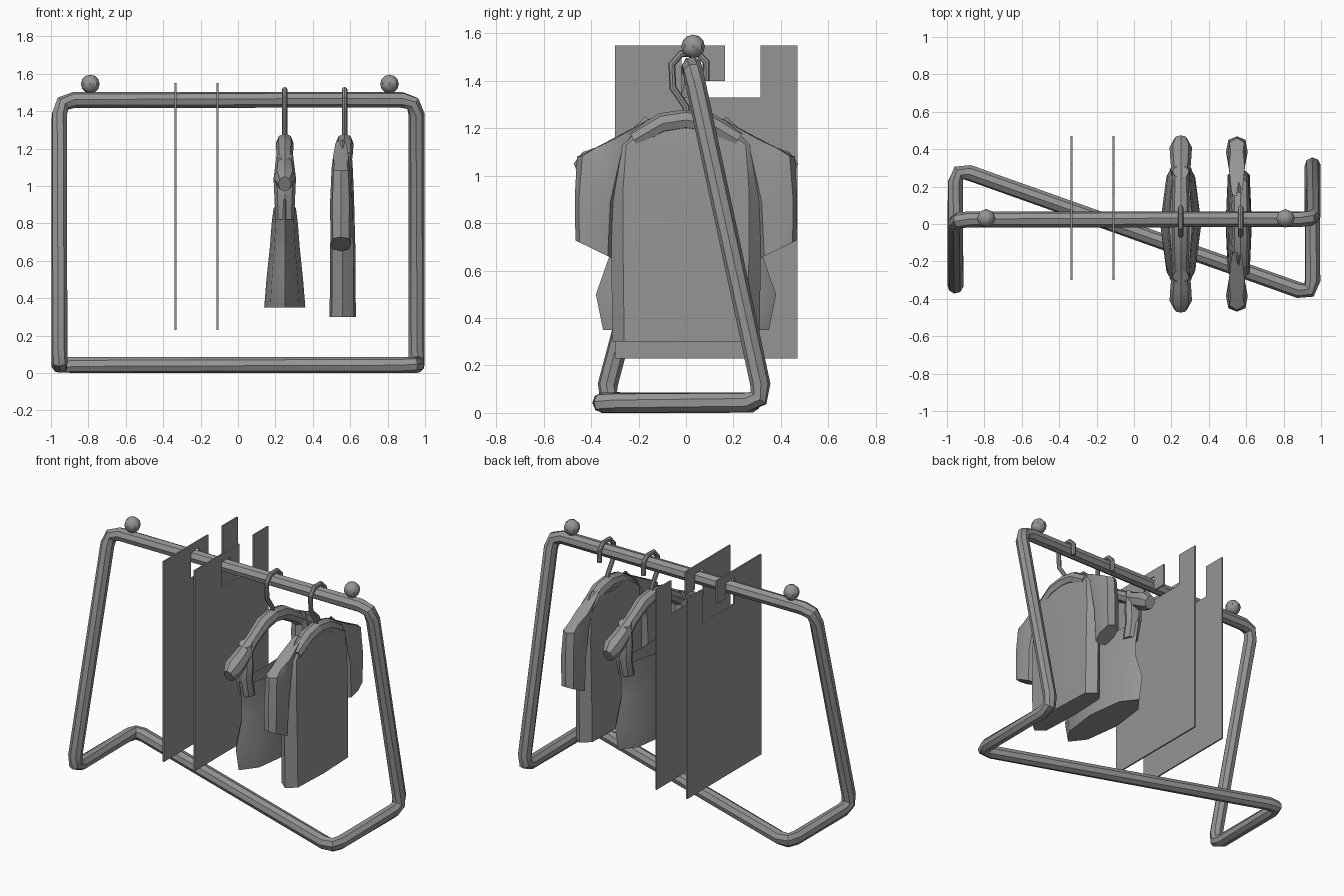
import bpy, bmesh, math
from mathutils import Vector

if "Cube" in bpy.data.objects:
    bpy.data.objects.remove(bpy.data.objects["Cube"], do_unlink=True)

grey = bpy.data.materials.new("mid_grey")
grey.use_nodes = True
tone = (0.3, 0.3, 0.3, 1)
grey.diffuse_color = tone
grey.node_tree.nodes["Principled BSDF"].inputs["Base Color"].default_value = tone


def finish(name, mesh, smooth=True):
    obj = bpy.data.objects.new(name, mesh)
    bpy.context.collection.objects.link(obj)
    mesh.materials.clear()
    mesh.materials.append(grey)
    if smooth:
        bpy.ops.object.select_all(action="DESELECT")
        obj.select_set(True)
        bpy.context.view_layer.objects.active = obj
        bpy.ops.object.shade_smooth_by_angle(angle=math.radians(35))
    return obj


def from_bmesh(name, bm, smooth=True):
    bmesh.ops.recalc_face_normals(bm, faces=bm.faces)
    mesh = bpy.data.meshes.new(name)
    bm.to_mesh(mesh)
    bm.free()
    return finish(name, mesh, smooth)


def tube(name, points, radius, cyclic=False):
    data = bpy.data.curves.new(name, "CURVE")
    data.dimensions = "3D"
    data.bevel_depth = radius
    data.bevel_resolution = 2
    data.use_fill_caps = True
    spline = data.splines.new("POLY")
    spline.points.add(len(points) - 1)
    for p, co in zip(spline.points, points):
        p.co = (*co, 1)
    spline.use_cyclic_u = cyclic
    temp = bpy.data.objects.new(name + "_path", data)
    bpy.context.collection.objects.link(temp)
    bpy.context.view_layer.update()
    graph = bpy.context.evaluated_depsgraph_get()
    mesh = bpy.data.meshes.new_from_object(temp.evaluated_get(graph))
    bpy.data.objects.remove(temp, do_unlink=True)
    return finish(name, mesh)


def round_corners(corners, cut):
    path = []
    for i, c in enumerate(corners):
        v = Vector(c)
        a = (Vector(corners[i - 1]) - v).normalized() * cut
        b = (Vector(corners[(i + 1) % len(corners)]) - v).normalized() * cut
        path += [v + a, v + (a + b) / 4, v + b]
    return path


def loft(name, x, rings, side=1, power=1.0, cap_start=True, cap_end=True):
    """Eight-sided rings: y, z, half x, half y, tilt in degrees, dip of the broad sides."""
    bm = bmesh.new()
    loops = []
    for y, z, hx, hy, tilt, dip in rings:
        t = math.radians(tilt)
        loop = []
        for k in range(8):
            c, s = math.cos(k * math.pi / 4), math.sin(k * math.pi / 4)
            c = math.copysign(abs(c) ** power, c) if abs(c) > 0.01 else 0
            s = math.copysign(abs(s) ** power, s) if abs(s) > 0.01 else 0
            loop.append(bm.verts.new((x + hx * c, side * (y + hy * s * math.cos(t)),
                                      z + hy * s * math.sin(t) - dip * c * c)))
        loops.append(loop)
    for a, b in zip(loops, loops[1:]):
        for k in range(8):
            n = (k + 1) % 8
            bm.faces.new((a[k], a[n], b[n], b[k]))
    if cap_start:
        bm.faces.new(loops[0])
    if cap_end:
        bm.faces.new(loops[-1])
    return from_bmesh(name, bm)


# Rail frame: one closed bent pipe with a Z-shaped base
frame = [(-0.955, 0.025, 1.46), (0.955, 0.025, 1.46), (0.955, 0.33, 0.043),
         (0.955, -0.38, 0.043), (-0.955, 0.30, 0.043), (-0.955, -0.35, 0.043)]
tube("rail_frame", round_corners(frame, 0.08), 0.043, True)

# Stop balls on the rail
for label, x in (("right", -0.79), ("left", 0.81)):
    bm = bmesh.new()
    bmesh.ops.create_uvsphere(bm, u_segments=8, v_segments=6, radius=0.05)
    bmesh.ops.translate(bm, verts=bm.verts, vec=(x, 0.03, 1.545))
    from_bmesh(label + "_stop_ball", bm)

# Divider boards with a hooked slot for the rail
outline = [(-0.3, 0.23), (0.47, 0.23), (0.47, 1.55), (0.315, 1.55), (0.315, 1.33),
           (-0.02, 1.33), (-0.02, 1.5), (0.07, 1.5), (0.07, 1.4), (0.165, 1.4),
           (0.165, 1.55), (-0.3, 1.55)]
for label, x in (("outer", -0.335), ("inner", -0.11)):
    bm = bmesh.new()
    face = bm.faces.new([bm.verts.new((x - 0.005, y, z)) for y, z in outline])
    out = bmesh.ops.extrude_face_region(bm, geom=[face])
    moved = [v for v in out["geom"] if isinstance(v, bmesh.types.BMVert)]
    bmesh.ops.translate(bm, verts=moved, vec=(0.01, 0, 0))
    from_bmesh(label + "_divider", bm, smooth=False)

# Hangers: wire hook and two thick sloping arms
hook = [(0.0, 1.22), (0.0, 1.29), (-0.055, 1.37), (-0.06, 1.47), (-0.02, 1.515),
        (0.05, 1.515), (0.085, 1.48), (0.085, 1.4)]
arm = [(0.0, 1.235, 0.045, 0.045, 90, 0), (0.1, 1.22, 0.048, 0.045, 75, 0),
       (0.22, 1.15, 0.042, 0.04, 60, 0), (0.33, 1.08, 0.055, 0.055, 60, 0),
       (0.41, 1.04, 0.06, 0.065, 65, 0), (0.455, 1.01, 0.035, 0.045, 65, 0)]
for label, x in (("dress", 0.25), ("shirt", 0.57)):
    tube(label + "_hanger_hook", [(x, y, z) for y, z in hook], 0.015)
    for end, side in (("back", 1), ("front", -1)):
        rings = arm if label == "dress" else arm[:3]
        loft(f"{label}_hanger_{end}_arm", x, rings, side)

# Dress: flared body with an open neckline, straps over the hanger arms
loft("dress_body", 0.25, [(0, 0.35, 0.11, 0.35, 0, 0), (0, 0.5, 0.098, 0.38, 0, 0),
                          (0, 0.67, 0.08, 0.32, 0, 0), (0, 0.8, 0.07, 0.32, 0, 0),
                          (0, 0.93, 0.06, 0.345, 0, 0.05)], cap_end=False)
for end, side in (("back", 1), ("front", -1)):
    loft(f"dress_{end}_strap", 0.25,
         [(0.26, 0.82, 0.05, 0.05, 0, 0), (0.29, 0.93, 0.055, 0.05, 20, 0),
          (0.29, 1.04, 0.06, 0.05, 15, 0), (0.28, 1.16, 0.045, 0.035, -25, 0)], side)

# Shirt: flat body with an open neck, and short drooping sleeves
loft("shirt_body", 0.56, [(0, 0.3, 0.07, 0.31, 0, 0), (0, 0.65, 0.068, 0.315, 0, 0),
                          (0, 0.95, 0.06, 0.315, 0, 0), (0, 1.13, 0.052, 0.3, 0, 0),
                          (0, 1.25, 0.04, 0.17, 0, 0.05)], power=0.5, cap_end=False)
for end, side in (("back", 1), ("front", -1)):
    loft(f"shirt_{end}_sleeve", 0.55,
         [(0.39, 0.69, 0.055, 0.085, 26, 0), (0.385, 0.9, 0.058, 0.085, 10, 0),
          (0.355, 1.09, 0.05, 0.105, -5, 0), (0.3, 1.155, 0.042, 0.12, -25, 0),
          (0.18, 1.225, 0.03, 0.035, -30, 0)], side, power=0.7)
